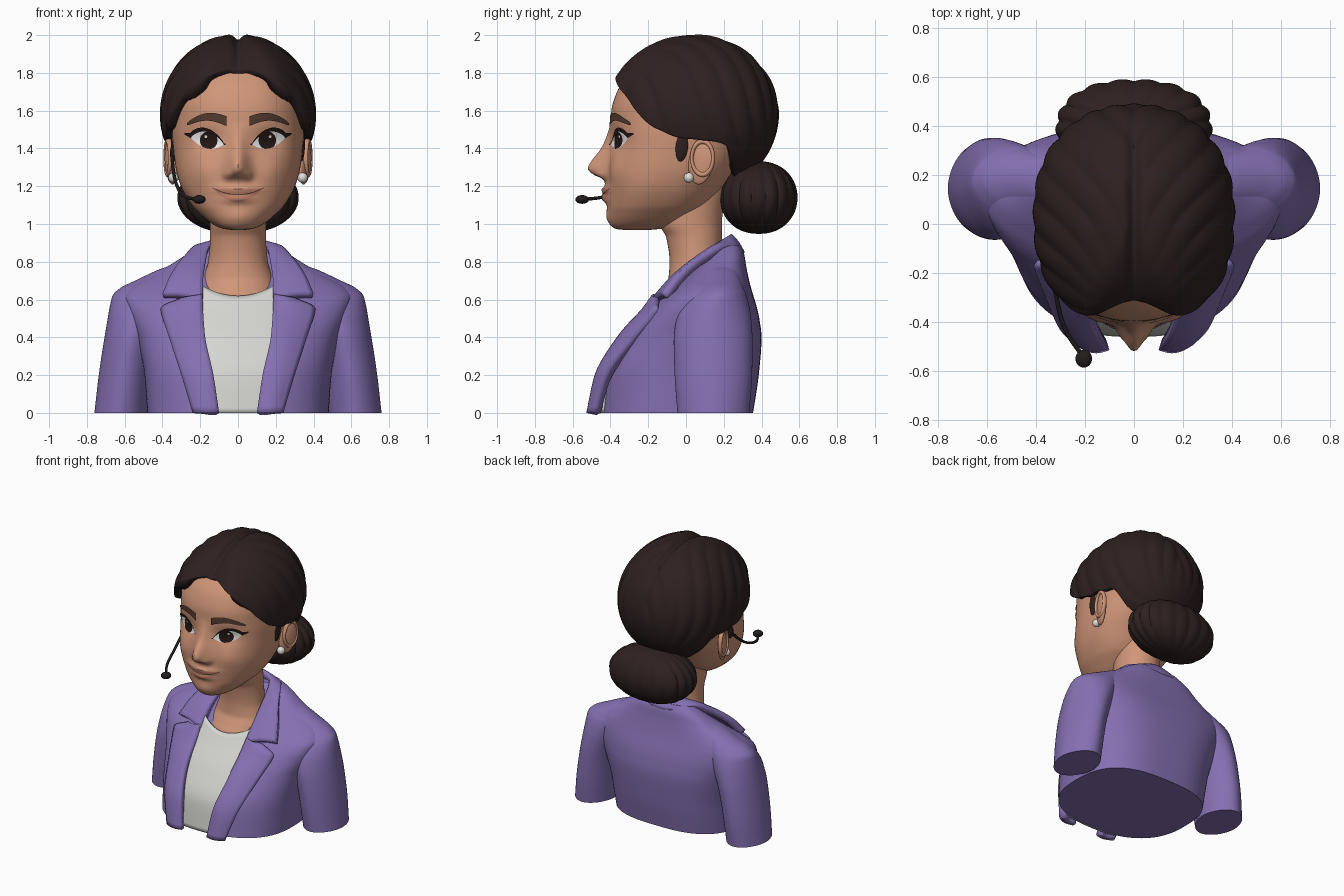
import bpy, bmesh, math
from math import sin, cos, pi, exp, sqrt, radians
from mathutils import Vector
from mathutils.bvhtree import BVHTree

if "Cube" in bpy.data.objects:
    bpy.data.objects.remove(bpy.data.objects["Cube"])

def mat(name, r, g, b):
    m = bpy.data.materials.new(name)
    m.diffuse_color = (r, g, b, 1)
    m.use_nodes = True
    m.node_tree.nodes["Principled BSDF"].inputs["Base Color"].default_value = m.diffuse_color
    return m

SKIN = mat("skin", .63, .305, .19)
PURPLE = mat("purple cloth", .235, .163, .445)
HAIR = mat("dark brown hair", .027, .015, .0145)
SHIRT = mat("pale shirt", .66, .66, .63)
LIPS = mat("lip", .53, .225, .155)
BROW = mat("brow brown", .085, .043, .029)
WHITE = mat("eye white", .8, .8, .8)
DARK = mat("iris dark", .017, .008, .007)
PEARL = mat("pearl", .75, .73, .70)
BLACK = mat("headset black", .015, .012, .012)

def interp(tab, x):
    """Smooth, overshoot-free interpolation of table rows (key, values...)."""
    x = min(max(x, tab[0][0]), tab[-1][0])
    i = 0
    while i < len(tab) - 2 and x > tab[i + 1][0]:
        i += 1
    h = tab[i + 1][0] - tab[i][0]
    t = (x - tab[i][0]) / h
    out = []
    for k in range(1, len(tab[0])):
        d = lambda j: (tab[j + 1][k] - tab[j][k]) / (tab[j + 1][0] - tab[j][0])
        def tan(j):
            if j == 0: return d(0)
            if j == len(tab) - 1: return d(j - 1)
            a, b = d(j - 1), d(j)
            return 2 * a * b / (a + b) if a * b > 0 else 0
        a, b = tab[i][k], tab[i + 1][k]
        out.append((2*t**3 - 3*t*t + 1)*a + (t**3 - 2*t*t + t)*h*tan(i)
                   + (3*t*t - 2*t**3)*b + (t**3 - t*t)*h*tan(i + 1))
    return out

def grid(name, rows, m, out=None, caps=False, closed=False, thick=0):
    bm = bmesh.new()
    vs = [[bm.verts.new(p) for p in r] for r in rows]
    n = len(rows[0])
    for a, b in zip(vs, vs[1:]):
        for j in range(n if closed else n - 1):
            bm.faces.new((a[j], a[(j + 1) % n], b[(j + 1) % n], b[j]))
    if caps:
        bm.faces.new(vs[0]); bm.faces.new(vs[-1])
    bmesh.ops.remove_doubles(bm, verts=bm.verts, dist=1e-5)
    bmesh.ops.recalc_face_normals(bm, faces=bm.faces)
    bm.normal_update()
    if out:
        if sum((f.normal * f.calc_area()).dot(Vector(out)) for f in bm.faces) < 0:
            bmesh.ops.reverse_faces(bm, faces=bm.faces)
    me = bpy.data.meshes.new(name)
    bm.to_mesh(me); bm.free()
    me.materials.append(m)
    o = bpy.data.objects.new(name, me)
    bpy.context.collection.objects.link(o)
    if thick:
        s = o.modifiers.new("thickness", "SOLIDIFY")
        s.thickness, s.offset = thick, -1
    return o

def sup(a, n):
    return (abs(sin(a))**n + abs(cos(a))**n) ** (-1 / n)

def loft(name, rings, m, n=2.0, seg=64, k=6, shape=None, nb=None):
    """Rings are (z, half width, y front, y back, x centre); n, nb set front and back squareness."""
    rows = []
    for i in range(len(rings) - 1):
        for j in range(k + (i == len(rings) - 2)):
            z = rings[i][0] + (rings[i + 1][0] - rings[i][0]) * j / k
            hw, yf, yb, cx = interp(rings, z)
            row = []
            for q in range(seg):
                a = 2 * pi * q / seg
                r = sup(a, n if cos(a) > 0 or not nb else nb)
                x = cx + hw * r * sin(a)
                y = (yf + yb) / 2 - (yb - yf) / 2 * r * cos(a)
                if shape and cos(a) > 0:
                    y = shape(x, y, z)
                row.append((x, y, z))
            rows.append(row)
    return grid(name, rows, m, caps=True, closed=True)

def ball(name, c, r, m, rot=(0, 0, 0)):
    bpy.ops.mesh.primitive_uv_sphere_add(segments=32, ring_count=20, location=c, rotation=rot)
    o = bpy.context.object
    o.name, o.scale = name, r
    o.data.materials.append(m)
    return o

# Head with sculpted nose, sockets, cheeks and lips
NOSE = [(1.20, 0), (1.24, .03), (1.265, .085), (1.295, .11), (1.34, .088), (1.40, .045), (1.48, .014), (1.54, 0)]
def face(x, y, z):
    g = lambda cx, cz, sx, sz: exp(-((abs(x) - cx) / sx)**2 - ((z - cz) / sz)**2)
    w = .056 if z < 1.3 else .056 - .09 * min(z - 1.3, .16)
    y -= interp(NOSE, z)[0] * exp(-abs(x / w)**2)
    y -= .025 * g(.052, 1.258, .022, .024)
    y += .028 * g(.16, 1.44, .085, .06)
    y -= .016 * g(.19, 1.28, .08, .07) + .014 * g(0, 1.03, .07, .05)
    y -= .030 * g(0, 1.182, .10, .024) + .028 * g(0, 1.135, .08, .024)
    return y

head = loft("head", [(.968, .03, -.32, -.2, 0), (.975, .08, -.37, -.13, 0), (1.0, .135, -.395, -.04, 0),
    (1.05, .197, -.41, .05, 0), (1.1, .245, -.415, .12, 0), (1.2, .302, -.415, .2, 0),
    (1.3, .33, -.41, .28, 0), (1.4, .342, -.405, .34, 0), (1.5, .35, -.40, .38, 0),
    (1.6, .35, -.395, .40, 0), (1.7, .335, -.365, .38, 0), (1.8, .29, -.295, .34, 0),
    (1.88, .2, -.2, .25, 0), (1.92, .06, -.06, .12, 0)], SKIN, 2.3, 160, 7, face)
tree = BVHTree.FromPolygons([v.co for v in head.data.vertices], [p.vertices[:] for p in head.data.polygons])

loft("neck", [(.5, .2, -.15, .2, 0), (.6, .205, -.16, .2, 0), (.66, .2, -.125, .195, 0), (.72, .183, -.092, .19, 0),
    (.80, .158, -.087, .19, 0), (.93, .148, -.105, .19, 0), (1.0, .15, -.14, .19, 0), (1.2, .16, -.15, .22, 0)], SKIN)

# Face details as thin plates that follow the face
def decal(name, m, x0, x1, lo, hi, off, s=1, nu=28, nv=6):
    rows = []
    for i in range(nu + 1):
        x = x0 + (x1 - x0) * i / nu
        row = []
        for j in range(nv + 1):
            z = lo(x) + (hi(x) - lo(x)) * j / nv
            hit = tree.ray_cast(Vector((s * x, -2, z)), Vector((0, 1, 0)))[0]
            row.append((s * x, (hit.y if hit else -.3) - off, z))
        rows.append(row)
    return grid(name, rows, m, out=(0, -1, 0))

eu = lambda x: min(max((x - .075) / .175, 0), 1)
bulge = lambda x: max(sin(pi * eu(x)), 0)
lid_hi = lambda x: 1.422 + .036 * eu(x) + .052 * bulge(x)**.7 + max(x - .25, 0) * .6
lid_lo = lambda x: 1.422 + .036 * eu(x) - .04 * bulge(x)**.8
disc = lambda x, c, r: sqrt(max(r * r - (x - c)**2, 0))
bu = lambda x: (x - .062) / .208
brow_mid = lambda x: 1.545 + .03 * sin(pi * bu(x)) - .016 * bu(x)
brow_h = lambda x: .005 + .021 * sqrt(max(1 - bu(x), 0))
for s, side in ((1, "left"), (-1, "right")):
    decal(side + "_eye", WHITE, .075, .25, lid_lo, lid_hi, .004, s)
    decal(side + "_iris", DARK, .108, .202, lambda x: max(lid_lo(x), 1.443 - disc(x, .155, .047)),
          lambda x: min(lid_hi(x), 1.443 + disc(x, .155, .047)), .007, s)
    decal(side + "_eye_glint", WHITE, .162, .178, lambda x: 1.462 - disc(x, .17, .008),
          lambda x: 1.462 + disc(x, .17, .008), .009, s, 8, 2)
    decal(side + "_lashes", DARK, .066, .282, lambda x: lid_hi(x) - .004,
          lambda x: lid_hi(x) + .004 + .02 * eu(x) * max(0, 1 - max(x - .25, 0) / .032), .0095, s)
    decal(side + "_eyebrow", BROW, .062, .27, lambda x: brow_mid(x) - brow_h(x),
          lambda x: brow_mid(x) + brow_h(x), .009, s)
lip = lambda x: 1.155 + 2 * x * x
taper = lambda x: max(1 - (x / .13)**2, 0)
decal("upper_lip", LIPS, -.13, .13, lip, lambda x: lip(x) + .033 * taper(x) - .006 * exp(-(x / .02)**2), .003)
decal("lower_lip", LIPS, -.13, .13, lambda x: lip(x) - .04 * taper(x), lip, .003)
decal("mouth_line", BROW, -.135, .135, lambda x: lip(x) - .0025, lambda x: lip(x) + .0025, .006)

# Hair cap: a grooved shell from crown to hairline
HAIRLINE = [(0, 1.825), (10, 1.815), (28, 1.77), (41, 1.69), (50, 1.60), (62, 1.51), (80, 1.455),
            (100, 1.44), (112, 1.42), (125, 1.30), (150, 1.22), (180, 1.2)]
rows = []
for i in range(81):
    row = []
    for j in range(193):
        deg = 360 * j / 192
        a, d = radians(deg), min(deg, 360 - deg)
        end = math.acos((interp(HAIRLINE, d)[0] - 1.58) / .425)
        th = end * i / 80
        s, c = sin(th), cos(th)
        ux, uy = s * sin(a), -s * cos(a)
        t = .75 * uy - .66 * c
        ang = math.atan2(abs(ux), .66 * uy + .75 * c)
        fade = min(1, 6 * s) * min(1, max(0, 1 - t * t) / .6)**1.5
        r = 1 + .026 * (abs(sin(9 * ang - 6 * t)) - .65) * fade
        f = sup(a, 2.6 if d < 90 else 2.15) * r
        x = .41 * f * ux
        y = .05 + .44 * f * uy - .062 * s * exp(-((d - 29) / 16)**2)
        z = 1.58 + .425 * c * (1 + (r - 1) * .6) - .03 * exp(-(x / .025)**2) * max(c, 0)
        row.append((x, y, z))
    rows.append(row)
grid("hair_cap", rows, HAIR, out=(0, 0, 1), thick=.09)

# Bun with pumpkin-like lobes
rows = []
for i in range(41):
    th = pi * i / 40
    row = []
    for j in range(169):
        a = 2 * pi * j / 168
        f = sup(a, 2.3) * sin(th)**.9 * (.96 + .045 * abs(sin(9 * a))) if 0 < i < 40 else 0
        row.append((.32 * f * sin(a), .385 - .206 * f * cos(a), 1.14 + .192 * cos(th)))
    rows.append(row)
grid("hair_bun", rows, HAIR)

# Ears, earrings and sideburns
for s, side in ((1, "left"), (-1, "right")):
    ball(side + "_ear", (s * .352, .08, 1.33), (.026, .07, .122), SKIN, (radians(-10), 0, s * radians(-22)))
    bpy.ops.mesh.primitive_torus_add(major_radius=1, minor_radius=.17, major_segments=40, minor_segments=10,
        location=(s * .368, .088, 1.35), rotation=(radians(-10), s * radians(90), s * radians(-22)))
    rim = bpy.context.object
    rim.name, rim.scale = side + "_ear_rim", (.088, .058, .09)
    rim.data.materials.append(SKIN)
    ball(side + "_earring", (s * .342, .015, 1.245), (.027,) * 3, PEARL)
    ball(side + "_sideburn", (s * .335, -.02, 1.43), (.02, .036, .10), HAIR, (radians(-6), 0, 0))

# Headset: ear pad, boom and microphone
ball("headset_pad", (-.345, -.03, 1.375), (.016, .028, .04), BLACK)
cu = bpy.data.curves.new("headset_boom", "CURVE")
cu.dimensions, cu.bevel_depth, cu.bevel_resolution = "3D", .009, 3
sp = cu.splines.new("BEZIER")
boom = [(-.35, -.03, 1.375), (-.342, -.14, 1.28), (-.322, -.27, 1.2), (-.28, -.43, 1.145), (-.21, -.54, 1.13)]
sp.bezier_points.add(len(boom) - 1)
for p, co in zip(sp.bezier_points, boom):
    p.co, p.handle_left_type, p.handle_right_type = co, "AUTO", "AUTO"
cu.materials.append(BLACK)
bpy.context.collection.objects.link(bpy.data.objects.new("headset_boom", cu))
ball("headset_microphone", (-.205, -.55, 1.13), (.034, .036, .023), BLACK)

# Jacket body and sleeves
loft("jacket_body", [(0, .48, -.455, .355, 0), (.2, .495, -.425, .385, 0), (.4, .535, -.32, .40, 0),
    (.5, .575, -.24, .388, 0), (.56, .595, -.19, .375, 0), (.61, .605, -.135, .36, 0), (.66, .575, -.07, .345, 0),
    (.72, .475, .0, .33, 0), (.78, .365, .06, .318, 0), (.84, .27, .12, .308, 0), (.89, .18, .16, .285, 0)],
    PURPLE, 2.4, 96, nb=2.8)
for s, side in ((1, "left"), (-1, "right")):
    loft(side + "_sleeve", [(0, .14, -.045, .335, s * .62), (.2, .14, -.06, .35, s * .597), (.38, .145, -.065, .352, s * .565),
        (.5, .16, -.05, .345, s * .53), (.58, .175, -.015, .332, s * .50), (.63, .185, .025, .318, s * .473),
        (.66, .18, .05, .305, s * .445), (.70, .14, .075, .29, s * .405), (.75, .09, .1, .27, s * .35),
        (.78, .03, .15, .23, s * .33)], PURPLE, 1.85, 64)

# Shirt front
CHEST = [(0, -.462), (.2, -.438), (.4, -.335), (.55, -.22), (.62, -.17), (.72, -.105)]
rows = []
for i in range(31):
    x = -.195 + .39 * i / 30
    top = .62 + .055 * (x / .19)**2
    rows.append([(x, interp(CHEST, top * j / 24)[0] + .45 * x * x, top * j / 24) for j in range(25)])
grid("shirt_front", rows, SHIRT, out=(0, -1, 0), thick=.015)

# Lapels and collar: strips between an inner and an outer edge
def strip(name, edges, out, lift, s=1):
    tab = [(i, *e) for i, e in enumerate(edges)]
    rows = []
    n = (len(tab) - 1) * 6
    for i in range(n + 1):
        v = interp(tab, i / 6)
        a, b = Vector(v[:3]), Vector(v[3:])
        row = []
        for j in range(9):
            p = a.lerp(b, j / 8) + Vector(lift) * sin(pi * j / 8)
            row.append((s * p.x, p.y, p.z))
        rows.append(row)
    return grid(name, rows, PURPLE, out=out, thick=.05)

for s, side in ((1, "left"), (-1, "right")):
    strip(side + "_lapel", [(.10, -.515, 0, .24, -.495, 0), (.13, -.48, .2, .30, -.435, .2),
        (.175, -.36, .41, .365, -.29, .40), (.185, -.235, .55, .41, -.17, .55),
        (.188, -.17, .63, .30, -.15, .612)], (0, -1, 0), (0, -.022, 0), s)
half = [(.187, -.185, .605, .40, -.125, .632), (.185, -.10, .70, .355, -.045, .735), (.172, .02, .795, .29, .06, .825),
        (.152, .14, .885, .215, .2, .892), (.09, .22, .935, .13, .288, .865), (0, .24, .948, 0, .312, .85)]
other = [(-a, b, c, -d, e, f) for a, b, c, d, e, f in half[-2::-1]]
strip("jacket_collar", half + other, (0, 0, 1), (0, 0, .012))

# Smooth shading with kept edges
bpy.ops.object.select_all(action="DESELECT")
for o in bpy.context.scene.objects:
    if o.type == "MESH":
        o.select_set(True)
        bpy.context.view_layer.objects.active = o
bpy.ops.object.shade_smooth_by_angle(angle=radians(40))
